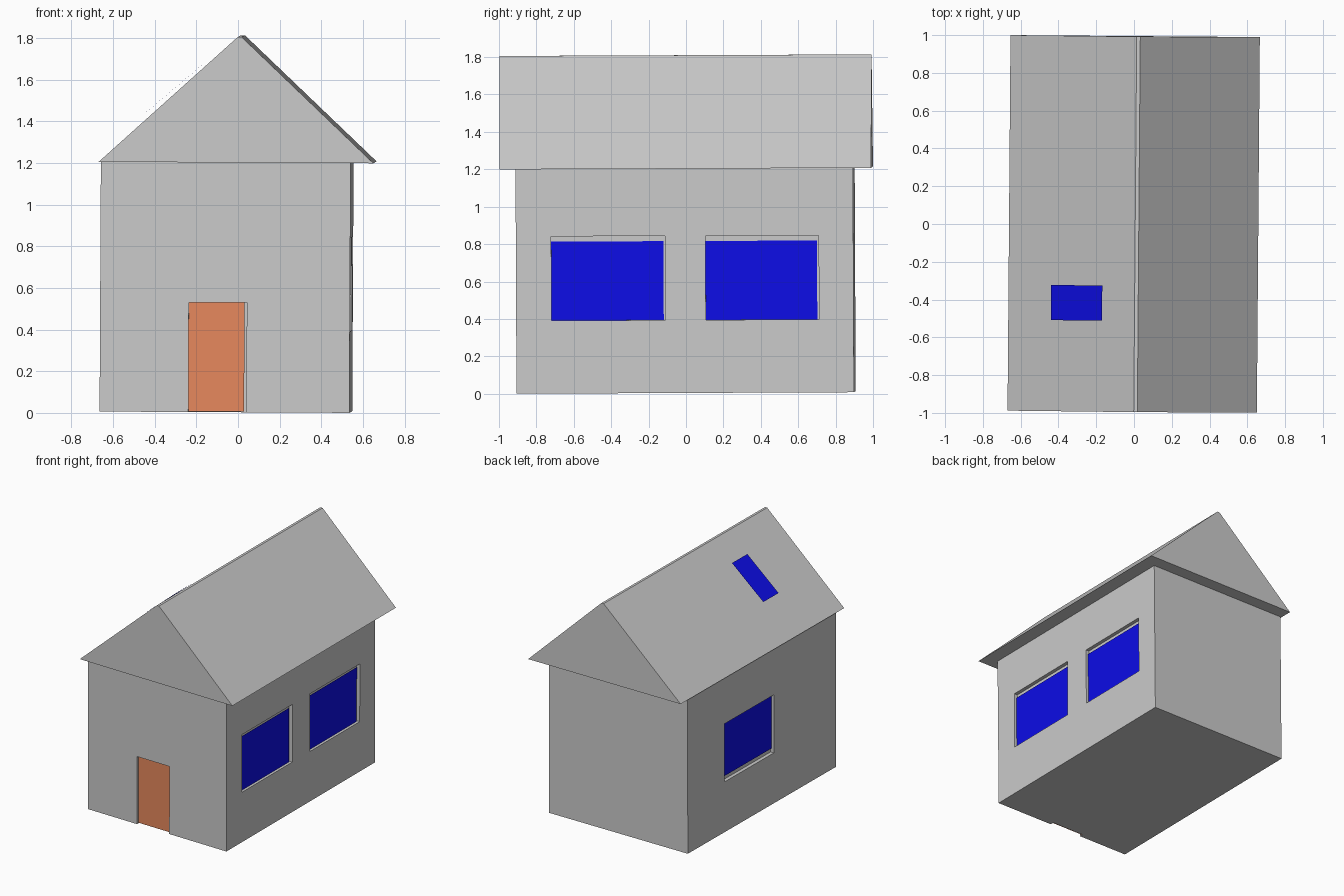
import bpy, bmesh
from math import radians
from mathutils import Matrix, Euler

if "Cube" in bpy.data.objects:
    bpy.data.objects.remove(bpy.data.objects["Cube"])

# The whole house stands very slightly out of true
TILT = Matrix.Translation((0, 0, 0.007)) @ Euler(
    (radians(0.25), radians(0.3), radians(-0.45)), 'XYZ').to_matrix().to_4x4()


def colour(name, rgb):
    m = bpy.data.materials.new(name)
    m.diffuse_color = (*rgb, 1)
    m.use_nodes = True
    m.node_tree.nodes["Principled BSDF"].inputs["Base Color"].default_value = m.diffuse_color
    return m


def finish(name, bm, mat=None):
    me = bpy.data.meshes.new(name)
    bm.to_mesh(me)
    bm.free()
    ob = bpy.data.objects.new(name, me)
    bpy.context.collection.objects.link(ob)
    ob.matrix_world = TILT
    if mat:
        me.materials.append(mat)
    return ob


def box(name, lo, hi):
    bm = bmesh.new()
    bmesh.ops.create_cube(bm, size=1)
    for v in bm.verts:
        v.co = [(a + b) / 2 + c * (b - a) for a, b, c in zip(lo, hi, v.co)]
    return finish(name, bm)


def panel(name, corners, mat):
    bm = bmesh.new()
    bm.faces.new([bm.verts.new(c) for c in corners])
    return finish(name, bm, mat)


def recess(name, lo, hi):
    cutter = box(name + "_cutter", lo, hi)
    cutter.hide_render = True
    cutter.display_type = 'WIRE'
    mod = walls.modifiers.new(name, 'BOOLEAN')
    mod.operation = 'DIFFERENCE'
    mod.solver = 'EXACT'
    mod.object = cutter


glass = colour("glass_blue", (0.004, 0.004, 0.8))
wood = colour("door_brown", (0.8, 0.25, 0.11))
LEFT, RIGHT, END = -0.658, 0.542, 0.902
DEEP, SET = 0.028, 0.02      # recess depth, pane set-back

# Walls
walls = box("walls", (LEFT, -END, 0), (RIGHT, END, 1.2))

# Roof: gable profile with a narrow flat ridge, extruded along y
bm = bmesh.new()
profile = [(-0.668, 1.2), (0.652, 1.2), (0.016, 1.803), (-0.003, 1.803)]
gable = bm.faces.new([bm.verts.new((x, -0.988, z)) for x, z in profile])
ext = bmesh.ops.extrude_face_region(bm, geom=[gable])
bmesh.ops.translate(bm, vec=(0, 1.988, 0),
                    verts=[g for g in ext["geom"] if isinstance(g, bmesh.types.BMVert)])
bmesh.ops.recalc_face_normals(bm, faces=bm.faces)
finish("roof", bm)

# Windows: name, wall x, outward sign, opening y range, pane y range, pane z range
windows = [
    ("right_front_window", RIGHT, 1, (-0.713, -0.103), (-0.713, -0.113), (0.39, 0.812)),
    ("right_back_window", RIGHT, 1, (0.112, 0.717), (0.112, 0.708), (0.39, 0.812)),
    ("left_window", LEFT, -1, (-0.145, 0.452), (-0.145, 0.452), (0.42, 0.84)),
]
for name, x, s, (o0, o1), (y0, y1), (z0, z1) in windows:
    xs = sorted((x - s * DEEP, x + s * 0.1))
    recess(name + "_opening", (xs[0], o0, 0.39), (xs[1], o1, 0.84))
    px = x - s * SET
    pts = [(px, y0, z0), (px, y1, z0), (px, y1, z1), (px, y0, z1)]
    panel(name, pts if s > 0 else pts[::-1], glass)

# Door in a shallow recess
recess("door_opening", (-0.232, -END - 0.1, -0.1), (0.047, -END + DEEP, 0.527))
dy = -END + SET
panel("door", [(-0.232, dy, 0.003), (0.036, dy, 0.003),
               (0.036, dy, 0.527), (-0.232, dy, 0.527)], wood)

# Skylight hovering just over the left roof slope
panel("skylight", [(-0.444, -0.506, 1.438), (-0.174, -0.506, 1.669),
                   (-0.174, -0.32, 1.669), (-0.444, -0.32, 1.438)], glass)
